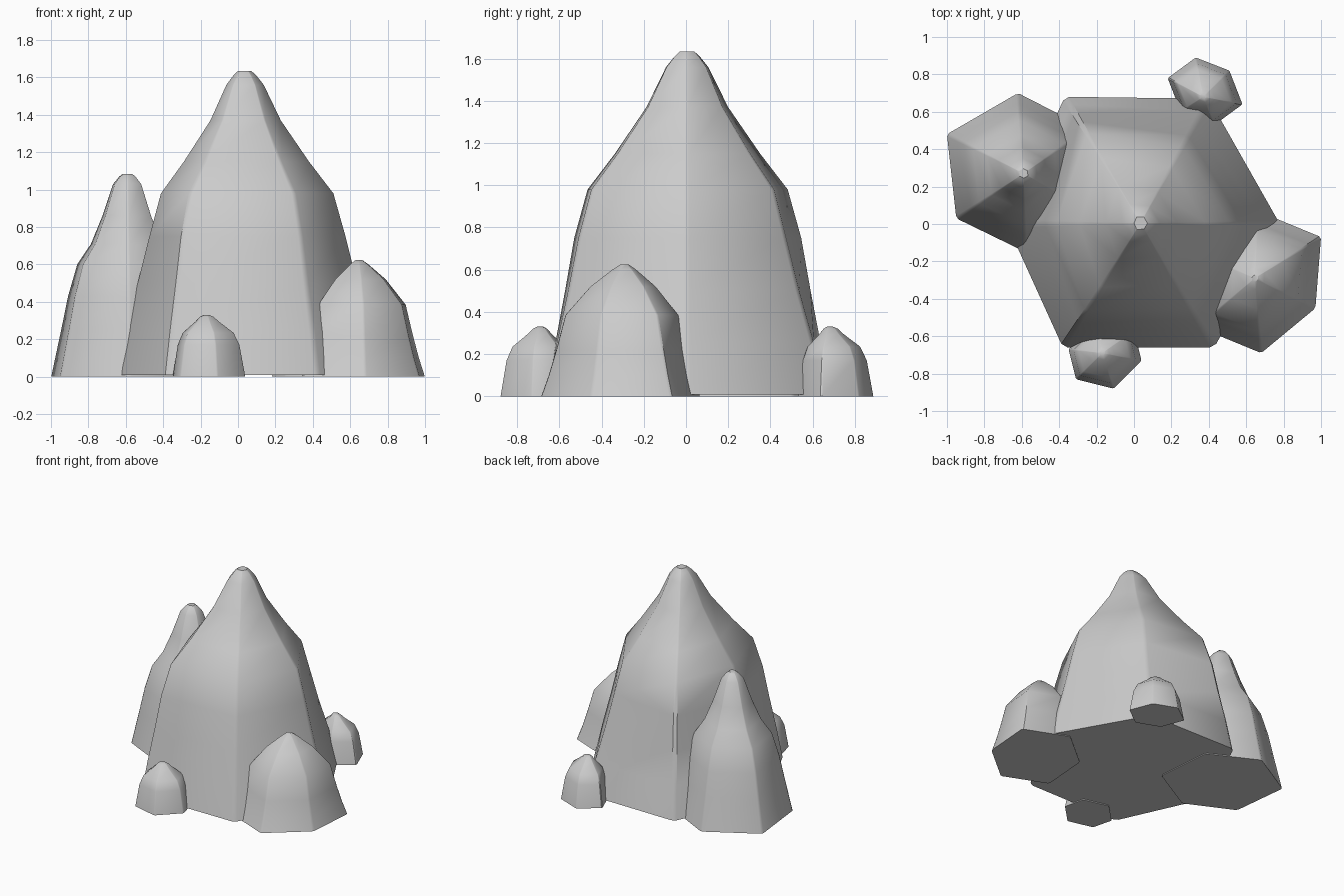
import bpy, bmesh
from mathutils import Vector

if "Cube" in bpy.data.objects:
    bpy.data.objects.remove(bpy.data.objects["Cube"])


def rock(name, corners, apex, profile, factors=(1,) * 6, soft=0.03):
    """Six-sided spire: rings shrink from the base corners towards the apex.
    profile = (height, fraction of base size); factors slim single corners above the base."""
    bm = bmesh.new()
    centre = Vector(apex)
    rings = []
    for z, t in profile:
        hexagon = []
        for c, f in zip(corners, factors):
            # the slimming fades in over the lowest part and out at the tip
            k = 1 + (f - 1) * min(1.0, (1 - t) * 5, t * 5)
            hexagon.append(centre + (Vector(c) - centre) * t * k)
        # each corner becomes a narrow chamfer so that ridges look softened
        ring = []
        for i, p in enumerate(hexagon):
            for q in (hexagon[i - 1], hexagon[(i + 1) % 6]):
                v = p.lerp(q, soft)
                ring.append(bm.verts.new((v.x, v.y, z)))
        rings.append(ring)
    n = len(rings[0])
    for a, b in zip(rings, rings[1:]):
        for i in range(n):
            j = (i + 1) % n
            bm.faces.new((a[i], a[j], b[j], b[i]))
    bm.faces.new(rings[0])
    bm.faces.new(rings[-1])
    bmesh.ops.recalc_face_normals(bm, faces=bm.faces)
    mesh = bpy.data.meshes.new(name)
    bm.to_mesh(mesh)
    bm.free()
    obj = bpy.data.objects.new(name, mesh)
    bpy.context.collection.objects.link(obj)
    bpy.ops.object.select_all(action='DESELECT')
    obj.select_set(True)
    bpy.context.view_layer.objects.active = obj
    bpy.ops.object.shade_smooth_by_angle(angle=0.6)
    return obj


def mirrored(three, centre):
    """Complete a hexagon from three corners by point symmetry."""
    return three + [(2 * centre[0] - x, 2 * centre[1] - y) for x, y in three]


# Main spire
rock("main_rock",
     [(0.78, 0), (0.40, 0.67), (-0.37, 0.68), (-0.68, 0), (-0.38, -0.66), (0.43, -0.66)],
     (0.035, 0.005),
     [(0.008, 1), (0.25, 0.94), (0.5, 0.87), (0.75, 0.805), (0.98, 0.71), (1.15, 0.515),
      (1.37, 0.29), (1.56, 0.15), (1.61, 0.09), (1.635, 0.05)],
     (0.91, 0.87, 1, 0.89, 1, 0.96))

# Tall side spire on the left
rock("left_rock",
     [(-0.62, 0.70), (-1.0, 0.48), (-0.95, 0.03), (-0.58, -0.15), (-0.21, 0.06), (-0.25, 0.51)],
     (-0.59, 0.27),
     [(0, 1), (0.25, 0.87), (0.43, 0.78), (0.60, 0.66), (0.71, 0.48), (0.86, 0.33),
      (1.03, 0.19), (1.07, 0.11), (1.085, 0.06)])

# Low broad rock on the right
rock("right_rock",
     mirrored([(0.68, -0.69), (0.97, -0.45), (1.0, -0.07)], (0.67, -0.31)),
     (0.645, -0.29),
     [(0, 1), (0.1, 0.91), (0.22, 0.82), (0.385, 0.71), (0.52, 0.41), (0.60, 0.15), (0.625, 0.05)])

# Two pebbles at front and back
pebble = [(0, 1), (0.17, 0.85), (0.235, 0.70), (0.295, 0.32), (0.32, 0.19), (0.33, 0.08)]
rock("front_pebble",
     mirrored([(-0.31, -0.83), (-0.11, -0.88), (0.04, -0.73)], (-0.155, -0.70)),
     (-0.17, -0.69), pebble)
rock("back_pebble",
     mirrored([(0.58, 0.64), (0.51, 0.82), (0.33, 0.89)], (0.38, 0.71)),
     (0.37, 0.68), pebble)
